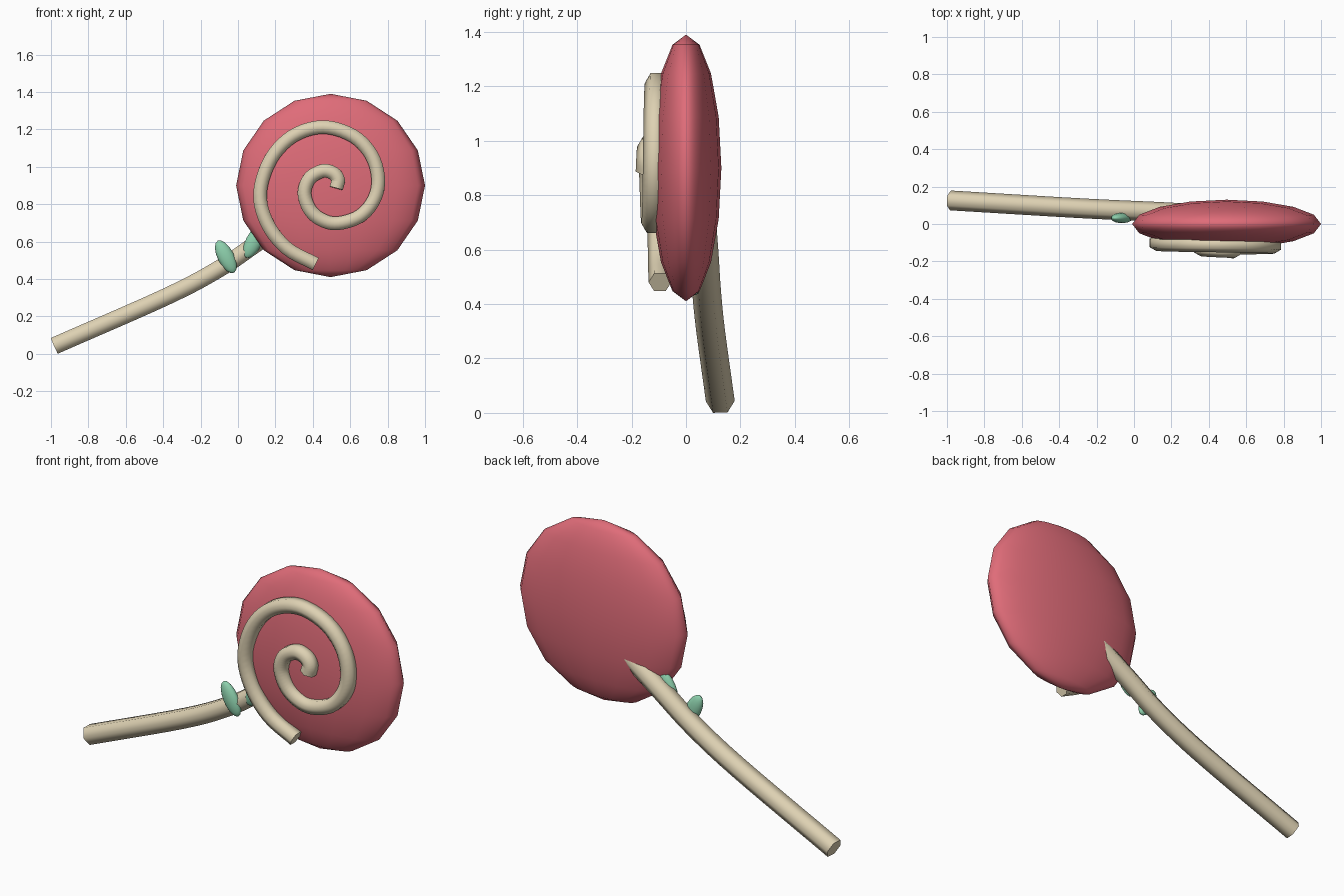
import bpy, bmesh, math
from mathutils import Vector

if "Cube" in bpy.data.objects:
    bpy.data.objects.remove(bpy.data.objects["Cube"], do_unlink=True)


def material(name, rgb):
    m = bpy.data.materials.new(name)
    m.use_nodes = True
    m.diffuse_color = (*rgb, 1)
    m.node_tree.nodes["Principled BSDF"].inputs["Base Color"].default_value = (*rgb, 1)
    return m


RED = material("candy red", (0.74, 0.15, 0.19))
CREAM = material("cream", (0.73, 0.64, 0.45))
MINT = material("mint green", (0.27, 0.64, 0.42))


def finish(obj, mat):
    obj.data.materials.append(mat)
    bpy.ops.object.select_all(action="DESELECT")
    obj.select_set(True)
    bpy.context.view_layer.objects.active = obj
    bpy.ops.object.shade_smooth_by_angle(angle=math.radians(65))


def ellipsoid(name, centre, radii, tilt, mat):
    bpy.ops.mesh.primitive_uv_sphere_add(segments=16, ring_count=8, radius=1, location=centre)
    obj = bpy.context.object
    obj.name = name
    obj.scale = radii
    obj.rotation_euler.y = math.radians(tilt)
    finish(obj, mat)


def smooth_path(points, steps):
    """Catmull-Rom curve through the points."""
    p = [2 * points[0] - points[1], *points, 2 * points[-1] - points[-2]]
    path = []
    for a, b, c, d in zip(p, p[1:], p[2:], p[3:]):
        for i in range(steps):
            t = i / steps
            path.append(0.5 * (2 * b + (c - a) * t + (2 * a - 5 * b + 4 * c - d) * t ** 2
                               + (3 * b - a - 3 * c + d) * t ** 3))
    return path + [points[-1]]


def tube(name, points, radius, steps, mat, sides=6):
    """Six-sided capped tube with one pair of corners facing front and back."""
    path = smooth_path(points, steps)
    bm = bmesh.new()
    rings = []
    for i, p in enumerate(path):
        tangent = (path[min(i + 1, len(path) - 1)] - path[max(i - 1, 0)]).normalized()
        v = tangent.cross(Vector((0, 1, 0))).normalized()
        u = v.cross(tangent)
        angles = [math.tau * k / sides for k in range(sides)]
        rings.append([bm.verts.new(p + radius * (u * math.cos(a) + v * math.sin(a)))
                      for a in angles])
    for r, s in zip(rings, rings[1:]):
        for k in range(sides):
            n = (k + 1) % sides
            bm.faces.new((r[k], r[n], s[n], s[k]))
    bm.faces.new(rings[0])
    bm.faces.new(rings[-1])
    bmesh.ops.recalc_face_normals(bm, faces=bm.faces)
    mesh = bpy.data.meshes.new(name)
    bm.to_mesh(mesh)
    bm.free()
    obj = bpy.data.objects.new(name, mesh)
    bpy.context.collection.objects.link(obj)
    finish(obj, mat)


# Flattened candy disc
CX, CZ = 0.495, 0.9
ellipsoid("candy_disc", (CX, 0, CZ), (0.505, 0.13, 0.49), 0, RED)

# Spiral that hugs the domed front, from the middle outwards
spiral = [(0.525, 0.885), (0.535, 0.93), (0.51, 0.965), (0.455, 0.978), (0.385, 0.94),
          (0.355, 0.86), (0.385, 0.77), (0.45, 0.715), (0.535, 0.698), (0.65, 0.735),
          (0.725, 0.82), (0.75, 0.93), (0.715, 1.06), (0.615, 1.165), (0.455, 1.212),
          (0.295, 1.165), (0.175, 1.04), (0.118, 0.86), (0.155, 0.7), (0.26, 0.565),
          (0.415, 0.48)]
tube("spiral_icing", [Vector((x, 0.12 * math.hypot(x - CX, z - CZ) - 0.147, z))
                      for x, z in spiral], 0.042, 5, CREAM)

# Bent stick that sinks into the back of the disc
stick = [(-0.981, 0.126, 0.043), (-0.385, 0.09, 0.305), (-0.1, 0.075, 0.455),
         (0.105, 0.066, 0.594), (0.45, 0.048, 0.83)]
tube("stick", [Vector(p) for p in stick], 0.053, 5, CREAM)

# Pair of small leaves on the stick
ellipsoid("right_leaf", (-0.065, 0.032, 0.519), (0.044, 0.028, 0.096), -27, MINT)
ellipsoid("left_leaf", (0.085, 0.032, 0.6), (0.044, 0.028, 0.096), 27, MINT)
